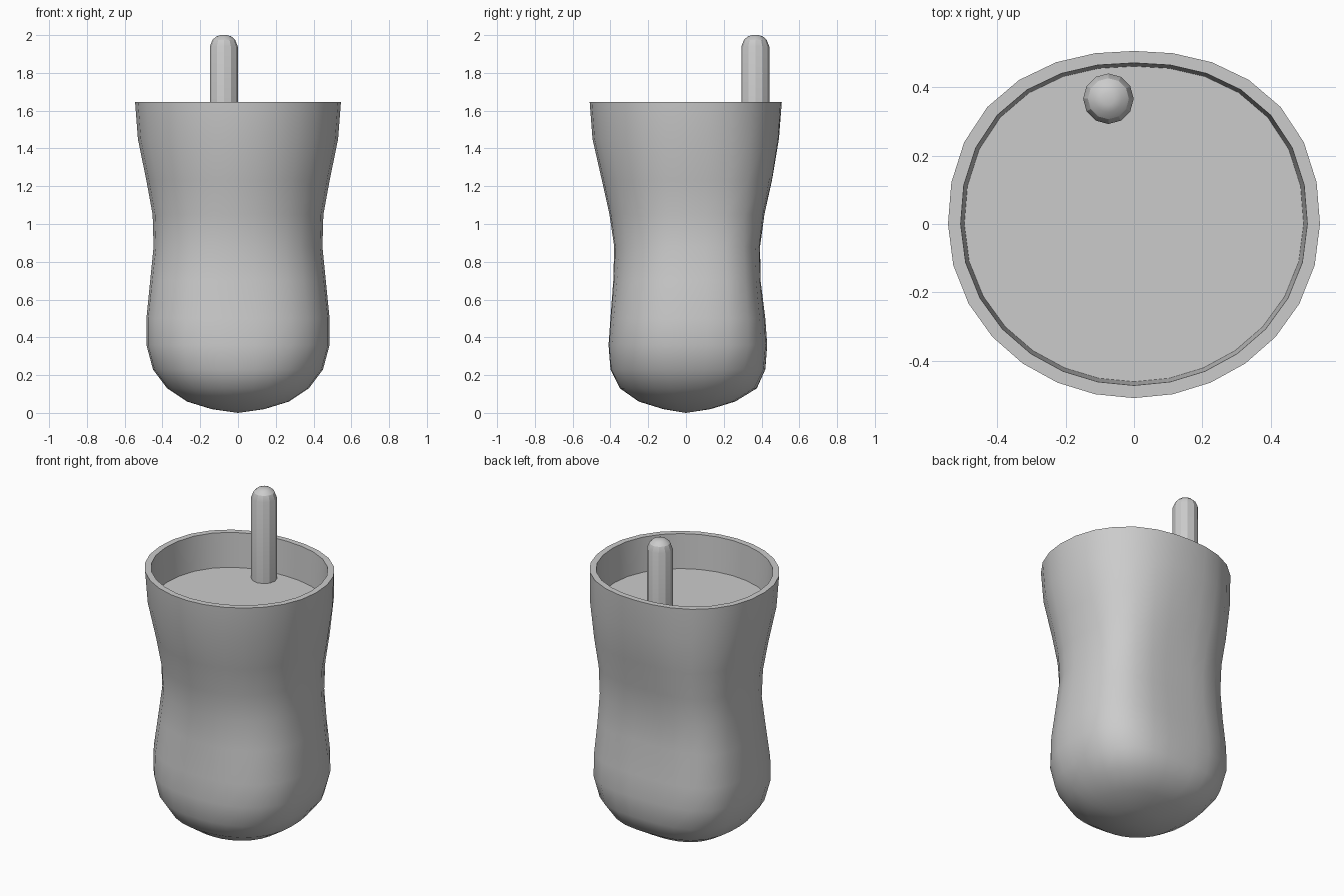
import bpy, bmesh, math

if "Cube" in bpy.data.objects:
    bpy.data.objects.remove(bpy.data.objects["Cube"])

SEGS = 28


def ring(bm, z, a, front, back, nf, nb, segs=SEGS, cx=0, cy=0):
    """Superelliptic ring with separate front and back depth and squareness."""
    verts = []
    for i in range(segs):
        t = 2 * math.pi * i / segs
        c, s = math.cos(t), math.sin(t)
        b, n = (back, nb) if s >= 0 else (front, nf)
        r = (abs(c / a) ** n + abs(s / b) ** n) ** (-1 / n)
        verts.append(bm.verts.new((cx + r * c, cy + r * s, z)))
    return verts


def bridge(bm, rings):
    for lo, hi in zip(rings, rings[1:]):
        n = len(lo)
        for i in range(n):
            j = (i + 1) % n
            bm.faces.new((lo[i], lo[j], hi[j], hi[i]))


def finish(bm, name, angle=40):
    bmesh.ops.recalc_face_normals(bm, faces=bm.faces)
    me = bpy.data.meshes.new(name)
    bm.to_mesh(me)
    bm.free()
    ob = bpy.data.objects.new(name, me)
    bpy.context.collection.objects.link(ob)
    bpy.ops.object.select_all(action='DESELECT')
    ob.select_set(True)
    bpy.context.view_layer.objects.active = ob
    bpy.ops.object.shade_smooth_by_angle(angle=math.radians(angle))
    return ob


# Cup body: z, half width, front depth, back depth, front and back squareness
profile = [
    (0.02, 0.14, 0.12, 0.13, 2.0, 2.2),
    (0.06, 0.27, 0.25, 0.26, 2.1, 2.5),
    (0.13, 0.375, 0.35, 0.375, 2.2, 2.8),
    (0.23, 0.45, 0.40, 0.42, 2.3, 3.1),
    (0.36, 0.485, 0.41, 0.43, 2.4, 3.3),
    (0.50, 0.485, 0.40, 0.42, 2.4, 3.4),
    (0.70, 0.465, 0.385, 0.395, 2.25, 3.6),
    (0.88, 0.447, 0.38, 0.392, 2.1, 3.6),
    (1.05, 0.452, 0.405, 0.415, 2.05, 3.3),
    (1.23, 0.485, 0.445, 0.455, 2.0, 2.9),
    (1.45, 0.53, 0.495, 0.492, 2.0, 2.45),
    (1.645, 0.545, 0.51, 0.507, 2.0, 2.25),
    (1.645, 0.508, 0.473, 0.472, 2.0, 2.25),   # inner lip
    (1.43, 0.497, 0.462, 0.462, 2.0, 2.25),    # inner wall
]
bm = bmesh.new()
rings = [ring(bm, *p) for p in profile]
bridge(bm, rings)
pole = bm.verts.new((0, 0, 0))
for i in range(SEGS):
    bm.faces.new((pole, rings[0][(i + 1) % SEGS], rings[0][i]))
finish(bm, "cup_body", 50)

# Drink surface
bm = bmesh.new()
bm.faces.new(ring(bm, 1.43, 0.497, 0.462, 0.462, 2.0, 2.25))
finish(bm, "drink_surface")

# Stirring stick with a rounded tip
bm = bmesh.new()
stick = [ring(bm, z, r, r, r, 2, 2, 12, -0.075, 0.367)
         for z, r in [(1.43, 0.074), (1.94, 0.074), (1.975, 0.06), (1.993, 0.04), (2.0, 0.018)]]
bridge(bm, stick)
bm.faces.new(stick[-1])
finish(bm, "stirring_stick", 25)
